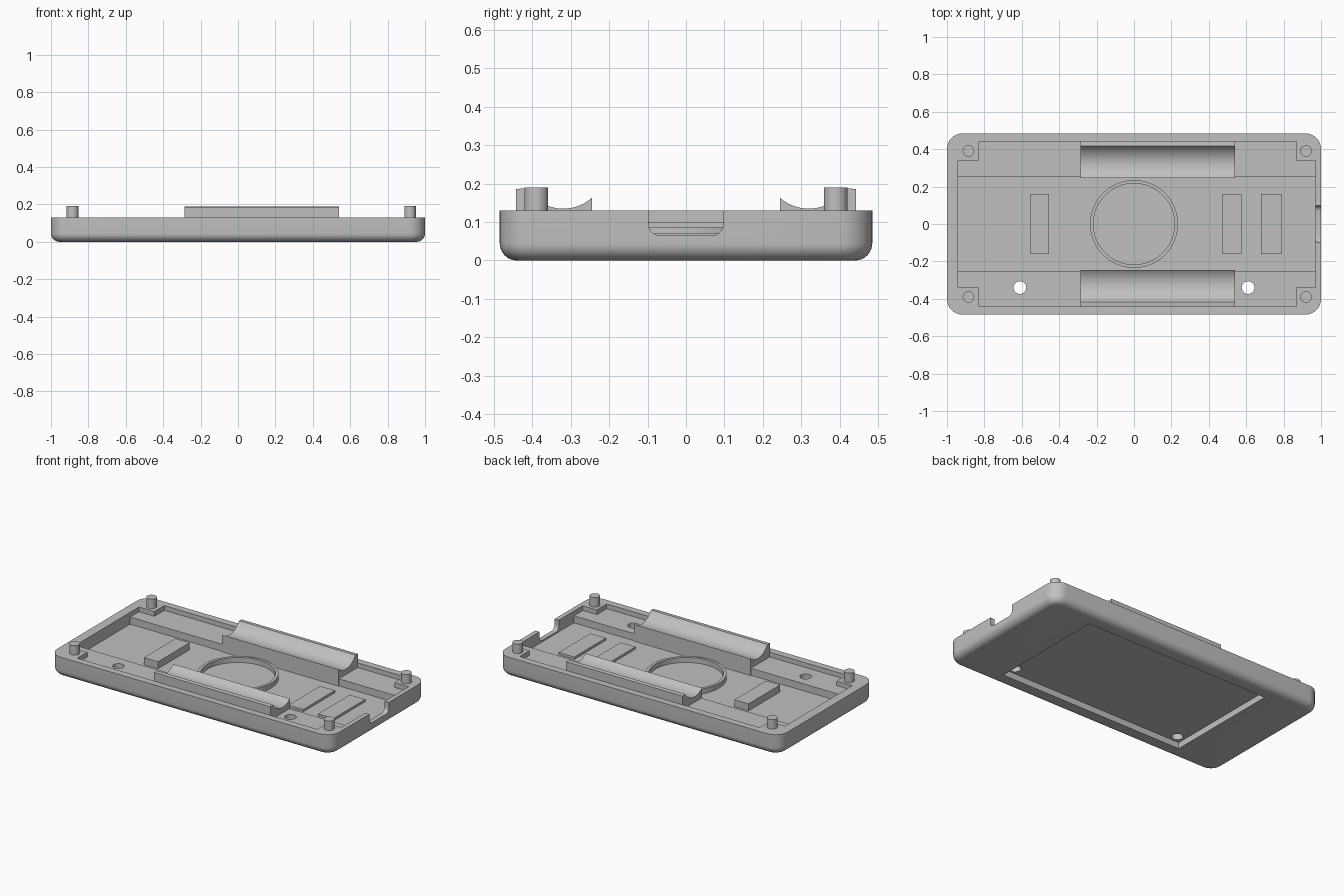
import bpy, bmesh, math

if "Cube" in bpy.data.objects:
    bpy.data.objects.remove(bpy.data.objects["Cube"])

grey = bpy.data.materials.new("plain_grey")
grey.diffuse_color = (0.53, 0.53, 0.53, 1)
grey.use_nodes = True
grey.node_tree.nodes["Principled BSDF"].inputs["Base Color"].default_value = grey.diffuse_color


def loft(name, rings):
    """Closed solid through matching rings of points."""
    bm = bmesh.new()
    rows = [[bm.verts.new(p) for p in ring] for ring in rings]
    n = len(rows[0])
    for a, b in zip(rows, rows[1:]):
        for i in range(n):
            j = (i + 1) % n
            bm.faces.new((a[i], a[j], b[j], b[i]))
    bm.faces.new(rows[0][::-1])
    bm.faces.new(rows[-1])
    bmesh.ops.recalc_face_normals(bm, faces=bm.faces)
    me = bpy.data.meshes.new(name)
    bm.to_mesh(me)
    bm.free()
    me.materials.append(grey)
    ob = bpy.data.objects.new(name, me)
    bpy.context.collection.objects.link(ob)
    return ob


def prism_z(name, pts, z0, z1):
    return loft(name, [[(x, y, z) for x, y in pts] for z in (z0, z1)])


def prism_x(name, pts, x0, x1):
    return loft(name, [[(x, y, z) for y, z in pts] for x in (x0, x1)])


def box(name, x0, x1, y0, y1, z0, z1):
    return prism_z(name, [(x0, y0), (x1, y0), (x1, y1), (x0, y1)], z0, z1)


def circle(cx, cy, r, n=40):
    return [(cx + r * math.cos(2 * math.pi * i / n),
             cy + r * math.sin(2 * math.pi * i / n)) for i in range(n)]


def rounded_rect(hx, hy, r, n=10):
    pts = []
    for k, (sx, sy) in enumerate([(1, 1), (-1, 1), (-1, -1), (1, -1)]):
        for i in range(n + 1):
            a = math.pi / 2 * (k + i / n)
            pts.append((sx * (hx - r) + r * math.cos(a),
                        sy * (hy - r) + r * math.sin(a)))
    return pts


def cut(target, cutter):
    m = target.modifiers.new("cut", 'BOOLEAN')
    m.operation = 'DIFFERENCE'
    m.solver = 'EXACT'
    m.object = cutter
    bpy.context.view_layer.objects.active = target
    bpy.ops.object.modifier_apply(modifier=m.name)
    bpy.data.objects.remove(cutter, do_unlink=True)


def smooth(ob):
    bpy.ops.object.select_all(action='DESELECT')
    ob.select_set(True)
    bpy.context.view_layer.objects.active = ob
    bpy.ops.object.shade_smooth_by_angle(angle=math.radians(30))


FLOOR, SHELF, RIM = 0.055, 0.10, 0.13
SINK = 0.008  # overlap of parts into the tray

# Tray shell with rounded corners and a rounded bottom edge
R = 0.045
rings = []
for i in range(9):
    a = math.pi / 2 * i / 8
    d, z = R * (1 - math.sin(a)), R * (1 - math.cos(a))
    rings.append([(x, y, z) for x, y in rounded_rect(1 - d, 0.485 - d, 0.085 - d)])
rings.append([(x, y, RIM) for x, y in rounded_rect(1, 0.485, 0.085)])
tray = loft("tray", rings)

# Upper pocket leaving four corner blocks, then the deeper middle channel
pocket = [(-0.94, -0.34), (-0.83, -0.34), (-0.83, -0.44), (0.87, -0.44),
          (0.87, -0.34), (0.97, -0.34), (0.97, 0.34), (0.87, 0.34),
          (0.87, 0.44), (-0.83, 0.44), (-0.83, 0.34), (-0.94, 0.34)]
cut(tray, prism_z("pocket_cutter", pocket, SHELF, 0.3))
cut(tray, box("channel_cutter", -0.94, 0.97, -0.25, 0.25, FLOOR, 0.3))

# Rectangular recess underneath and two through holes
cut(tray, box("recess_cutter", -0.66, 0.66, -0.385, 0.385, -0.1, 0.04))
for x in (-0.61, 0.61):
    cut(tray, prism_z("hole_cutter", circle(x, -0.34, 0.034), -0.1, 0.3))

# Cable notch in the right wall
notch = [(0.098, 0.3), (-0.098, 0.3)]
for s in (-1, 1):
    for i in range(7):
        a = math.pi / 2 * i / 6
        if s > 0:
            a = math.pi / 2 - a
        notch.append((s * (0.068 + 0.03 * math.cos(a)), 0.095 - 0.03 * math.sin(a)))
cut(tray, prism_x("notch_cutter", notch, 0.95, 1.1))
smooth(tray)

# Locating posts on the corner blocks
for i, (x, y) in enumerate([(-0.885, -0.39), (-0.885, 0.39), (0.92, -0.39), (0.92, 0.39)]):
    smooth(prism_z(f"post_{i + 1}", circle(x, y, 0.031, 32), RIM - SINK, 0.19))

# Concave cradles along both long sides
arc = []
for i in range(17):
    y = 0.245 + (0.417 - 0.245) * i / 16
    arc.append((y, 0.25 - math.sqrt(0.115 ** 2 - (y - 0.32) ** 2)))
profile = [(0.443, FLOOR - SINK), (0.245, FLOOR - SINK)] + arc + [(0.443, 0.186)]
for name, s in (("back_cradle", 1), ("front_cradle", -1)):
    smooth(prism_x(name, [(s * y, z) for y, z in profile], -0.285, 0.54))

# Raised pads on the channel floor
for i, (x0, x1, top) in enumerate([(-0.555, -0.455, 0.10), (0.47, 0.575, 0.07), (0.68, 0.79, 0.07)]):
    box(f"pad_{i + 1}", x0, x1, -0.16, 0.16, FLOOR - SINK, top)

# Central ring
ring = prism_z("ring", circle(0, 0, 0.235, 64), FLOOR - SINK, 0.087)
cut(ring, prism_z("ring_cutter", circle(0, 0, 0.217, 64), 0, 0.3))
smooth(ring)
